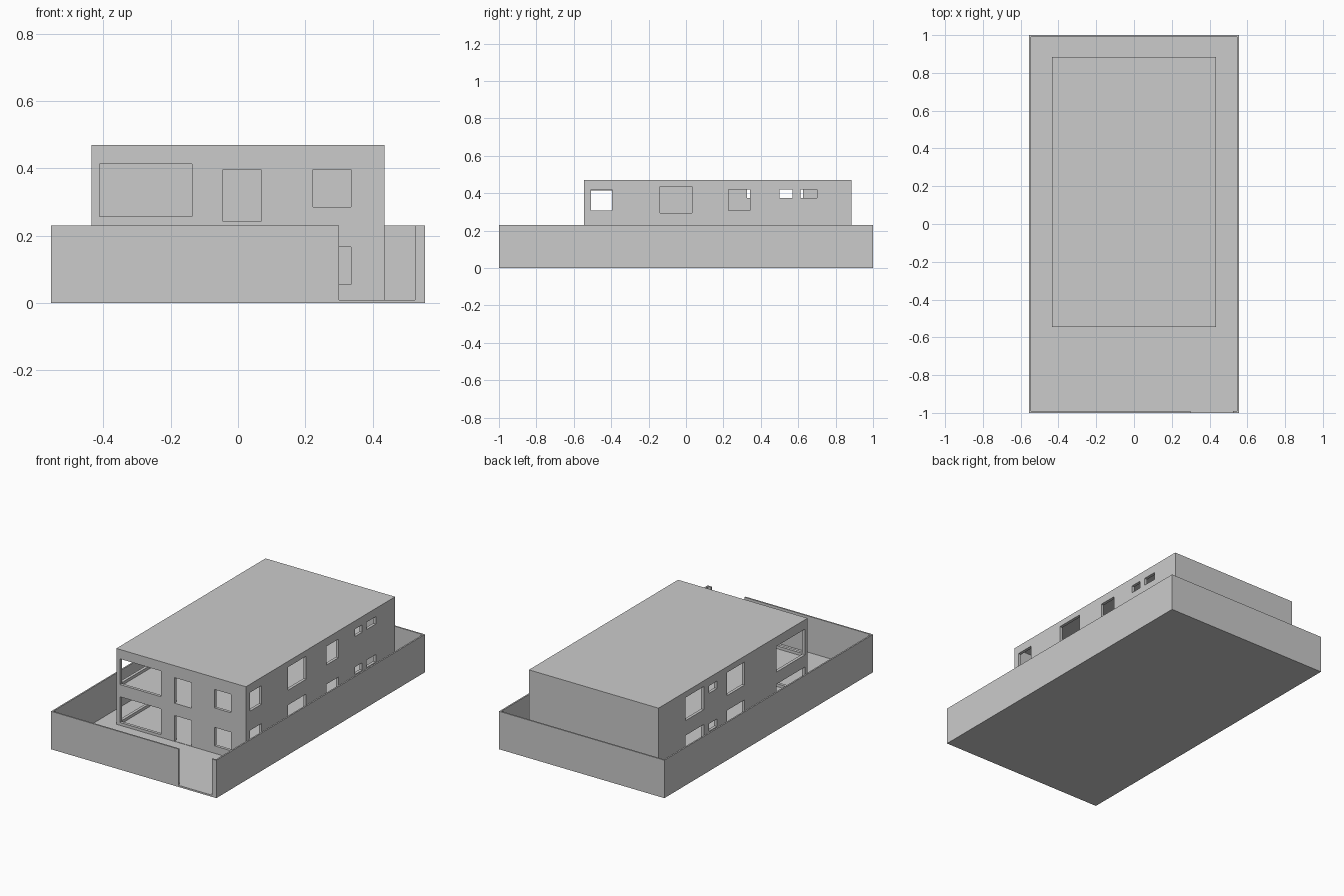
import bpy, bmesh
from mathutils import Vector, Matrix

if "Cube" in bpy.data.objects:
    bpy.data.objects.remove(bpy.data.objects["Cube"])

W, D, H = 0.555, 1.0, 0.23          # plot half width, half depth, fence height
HX, Y0, Y1, TOP = 0.435, -0.545, 0.885, 0.47
BASE, FENCE, WALL, STOREY = 0.01, 0.009, 0.018, 0.23


def boxes(name, specs):
    """One object made of boxes given as (x0, x1, y0, y1, z0, z1)."""
    bm = bmesh.new()
    for x0, x1, y0, y1, z0, z1 in specs:
        m = (Matrix.Translation(Vector((x0 + x1, y0 + y1, z0 + z1)) / 2)
             @ Matrix.Diagonal((x1 - x0, y1 - y0, z1 - z0, 1)))
        bmesh.ops.create_cube(bm, size=1, matrix=m)
    me = bpy.data.meshes.new(name)
    bm.to_mesh(me)
    bm.free()
    ob = bpy.data.objects.new(name, me)
    bpy.context.collection.objects.link(ob)
    return ob


def cut(target, cutter):
    mod = target.modifiers.new("cut", 'BOOLEAN')
    mod.operation, mod.solver, mod.object = 'DIFFERENCE', 'EXACT', cutter
    cutter.hide_render = True
    bpy.context.view_layer.objects.active = target
    bpy.ops.object.modifier_apply(modifier=mod.name)
    bpy.data.objects.remove(cutter)


# plot slab
boxes("ground_slab", [(-W, W, -D, D, 0, BASE)])

# perimeter fence with the gate gap at the front right
boxes("fence_left", [(-W, -W + FENCE, -D, D, BASE, H)])
boxes("fence_right", [(W - FENCE, W, -D, D, BASE, H)])
boxes("fence_back", [(-W + FENCE, W - FENCE, D - FENCE, D, BASE, H)])
boxes("fence_front", [(-W + FENCE, 0.30, -D, -D + FENCE, BASE, H)])
boxes("gate_post", [(0.525, W - FENCE, -D, -D + FENCE, BASE, H)])

# house block, hollowed into two storeys
house = boxes("house", [(-HX, HX, Y0, Y1, BASE, TOP)])
ix, iy0, iy1 = HX - WALL, Y0 + WALL, Y1 - WALL
cut(house, boxes("rooms", [(-ix, ix, iy0, iy1, -0.02, 0.226),
                           (-ix, ix, iy0, iy1, 0.24, 0.458)]))

# openings of the upper storey: (start, end, bottom, top)
front = [(-0.411, -0.136, 0.257, 0.413), (-0.045, 0.069, 0.242, 0.397),
         (0.223, 0.336, 0.285, 0.397)]
right = [(-0.508, -0.396, 0.307, 0.42), (-0.14, 0.033, 0.295, 0.435),
         (0.228, 0.342, 0.307, 0.42), (0.50, 0.57, 0.375, 0.42),
         (0.613, 0.70, 0.375, 0.42)]
left = [(-0.521, -0.245, 0.257, 0.413), (0.06, 0.228, 0.295, 0.435),
        (0.325, 0.40, 0.375, 0.42), (0.45, 0.625, 0.295, 0.435)]

# the same openings repeat one storey lower
e = 0.004
holes = []
for dz in (0, -STOREY):
    holes += [(a, b, Y0 - e, iy0 + e, z0 + dz, z1 + dz) for a, b, z0, z1 in front]
    holes += [(ix - e, HX + e, a, b, z0 + dz, z1 + dz) for a, b, z0, z1 in right]
    holes += [(-HX - e, -ix + e, a, b, z0 + dz, z1 + dz) for a, b, z0, z1 in left]
cut(house, boxes("openings", holes))
